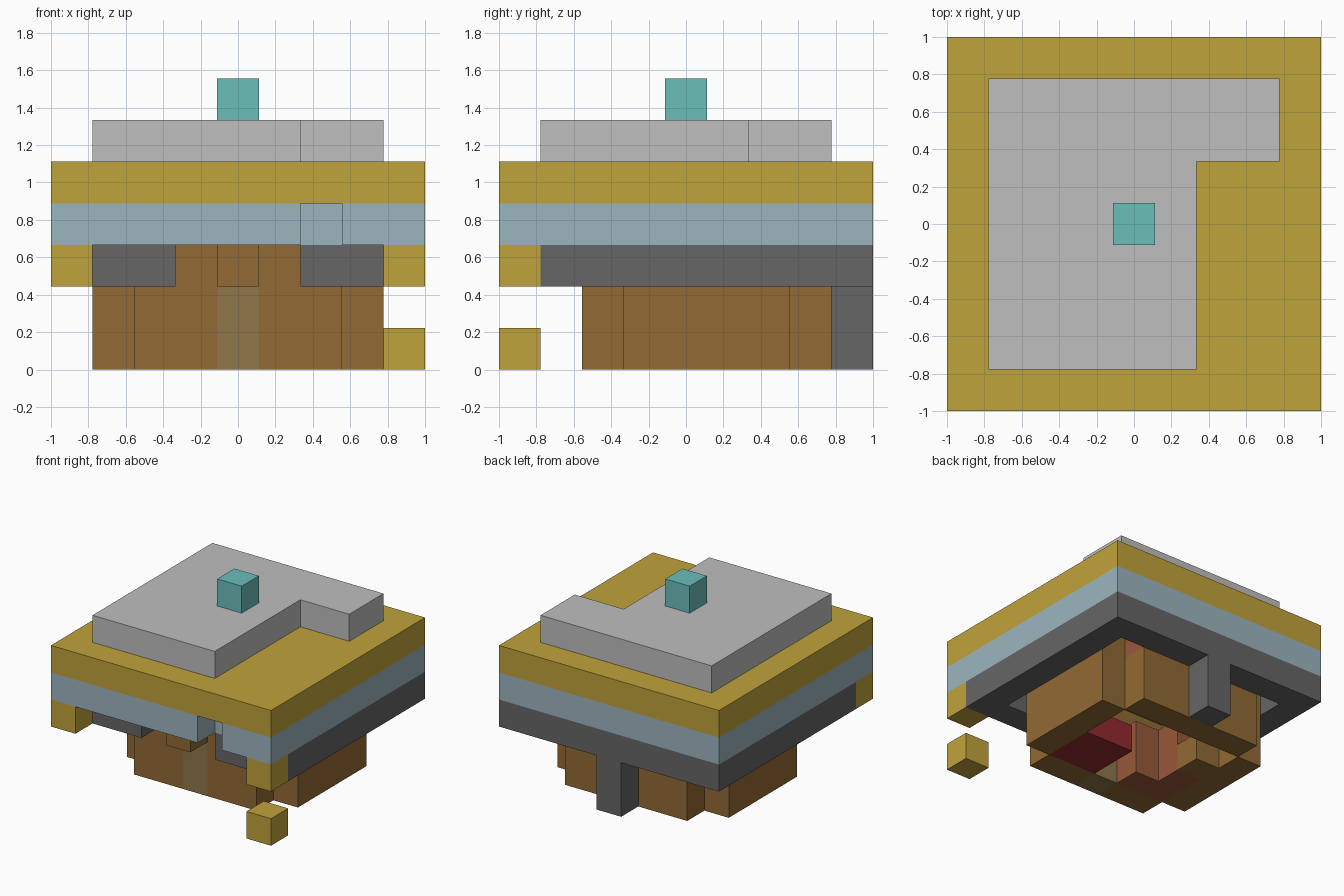
import bpy, bmesh
from mathutils import Vector

cube = bpy.data.objects.get("Cube")
if cube:
    bpy.data.objects.remove(cube)

N = 9                 # blocks along the longest side
S = 2 / N             # size of one block


def srgb(code):
    def lin(c):
        return c / 12.92 if c <= 0.04045 else ((c + 0.055) / 1.055) ** 2.4
    return tuple(lin(int(code[i:i + 2], 16) / 255) for i in (0, 2, 4)) + (1,)


def material(name, code):
    m = bpy.data.materials.new(name)
    m.use_nodes = True
    m.diffuse_color = srgb(code)
    m.node_tree.nodes["Principled BSDF"].inputs["Base Color"].default_value = srgb(code)
    return m


def box(x, y, z):
    """Blocks in the inclusive column, row and level ranges."""
    rng = [range(r[0], r[1] + 1) if isinstance(r, tuple) else (r,) for r in (x, y, z)]
    return {(i, j, k) for i in rng[0] for j in rng[1] for k in rng[2]}


gold = material("gold", "C0A33B")
blue = material("pale blue", "9CB5BF")
dark = material("dark grey", "666666")
brown = material("wood brown", "926A35")
tan = material("door tan", "8F7649")
grey = material("light grey", "BFBFBF")
teal = material("teal", "6BBFBA")
red = material("bed red", "922A30")
clay = material("terracotta", "99593A")

full = (0, N - 1)
door = box(4, 2, (0, 1))
clay_corner = box(6, 7, 2)

# Round-cornered hut wall: front and back runs, then the two sides
walls = box((2, 6), 2, (0, 2)) | box((2, 6), 7, (0, 2))
for side in (1, 7):
    walls |= box(side, (3, 6), (0, 2))

# Ring of dark beams, broken in the middle of the front
beams = box(full, 8, 2) | box((1, 2), 1, 2) | box((6, 7), 1, 2)
for side in full:
    beams |= box(side, (1, 8), 2)

parts = {
    "hut_walls": (brown, walls - door - clay_corner),
    "door": (tan, door),
    "door_canopy": (brown, box(4, 1, 2)),
    "beam_ring": (dark, beams),
    "back_post": (dark, box(4, 8, (0, 1))),
    "bed": (red, box((5, 6), (3, 4), 0)),
    "brick_corner": (clay, clay_corner),
    "brick_shelves": (clay, box(3, 3, (0, 1)) | box(2, (3, 4), (0, 1))),
    "wooden_chest": (brown, box(2, 5, 0)),
    "front_corner_blocks": (gold, box(0, 0, 2) | box(8, 0, 2)),
    "loose_block": (gold, box(8, 0, 0)),
    "lower_slab": (blue, box(full, full, 3) - box(6, 0, 3)),
    "upper_slab": (gold, box(full, full, 4)),
    "roof_slab": (grey, box((1, 7), (1, 7), 5) - box((6, 7), (1, 5), 5)),
    "roof_block": (teal, box(4, 4, 6)),
}
solid = set().union(*(cells for _, cells in parts.values()))


def build(name, mat, cells):
    """Make one mesh from the outer sides of a set of blocks."""
    bm = bmesh.new()
    for cell in sorted(cells):
        for d in range(3):
            for step in (1, -1):
                near = list(cell)
                near[d] += step
                if tuple(near) in solid:
                    continue
                u, v = (d + 1) % 3, (d + 2) % 3
                quad = []
                for a, b in ((0, 0), (1, 0), (1, 1), (0, 1))[::step]:
                    p = Vector(cell)
                    p[d] += step > 0
                    p[u] += a
                    p[v] += b
                    quad.append(bm.verts.new(p * S - Vector((1, 1, 0))))
                bm.faces.new(quad)
    bmesh.ops.remove_doubles(bm, verts=bm.verts, dist=0.001)
    bmesh.ops.dissolve_limit(bm, angle_limit=0.01, verts=bm.verts, edges=bm.edges)
    mesh = bpy.data.meshes.new(name)
    bm.to_mesh(mesh)
    bm.free()
    mesh.materials.append(mat)
    bpy.context.scene.collection.objects.link(bpy.data.objects.new(name, mesh))


for part, (mat, cells) in parts.items():
    build(part, mat, cells)
